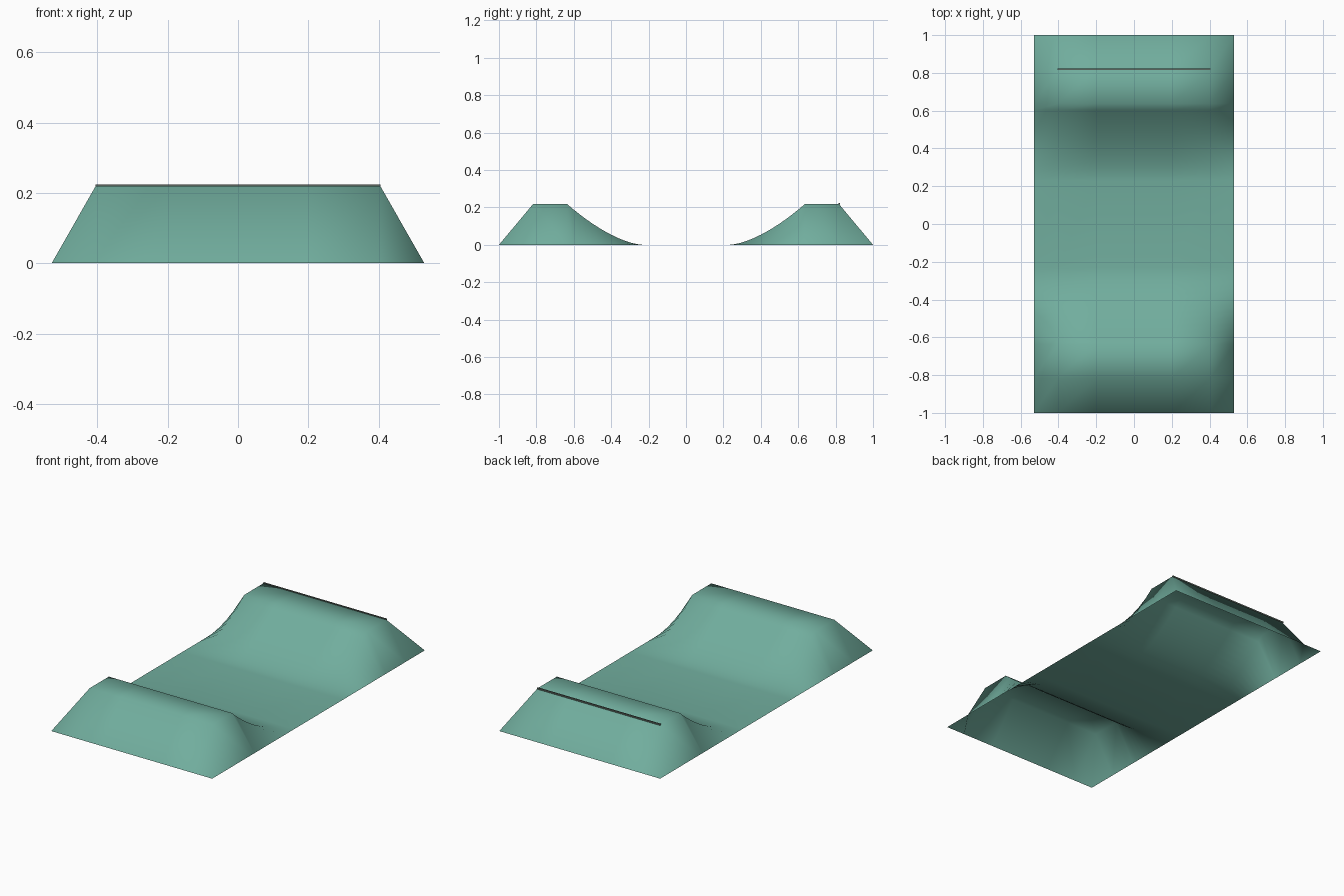
import bpy, bmesh

if "Cube" in bpy.data.objects:
    bpy.data.objects.remove(bpy.data.objects["Cube"])

def material(name, rgb):
    m = bpy.data.materials.new(name)
    m.diffuse_color = (*rgb, 1)
    m.use_nodes = True
    m.node_tree.nodes["Principled BSDF"].inputs["Base Color"].default_value = m.diffuse_color
    return m

teal = material("teal", (0.165, 0.42, 0.34))
dark_edge = material("dark edge", (0.10, 0.13, 0.11))

H = 0.219           # deck height

def finish(bm, name, mat, smooth):
    bmesh.ops.recalc_face_normals(bm, faces=bm.faces)
    me = bpy.data.meshes.new(name)
    bm.to_mesh(me)
    bm.free()
    me.materials.append(mat)
    for p in me.polygons:
        p.use_smooth = smooth
    ob = bpy.data.objects.new(name, me)
    bpy.context.collection.objects.link(ob)
    return ob

# Ramp profile along y: outer bank, deck, curved transition, floor; then mirrored
half = [(1.0, 0.0), (0.817, H), (0.637, H)]
steps = 12
for i in range(1, steps + 1):
    t = 1 - i / steps
    half.append((0.23 + 0.407 * t, H * t ** 1.6))
profile = [(-y, z) for y, z in half] + half[::-1]

# Sheet: the profile swept across x, with its long edges pinned to the ground
columns = [(-0.53, 0), (-0.405, 1), (-0.2, 1), (0.2, 1), (0.405, 1), (0.53, 0)]
bm = bmesh.new()
grid = [[bm.verts.new((x, y, z * k)) for x, k in columns] for y, z in profile]
for a, b in zip(grid, grid[1:]):
    for i in range(len(columns) - 1):
        bm.faces.new((a[i], a[i + 1], b[i + 1], b[i]))
bm.normal_update()
ramp = finish(bm, "ramp_sheet", teal, True)
if sum(p.normal.z for p in ramp.data.polygons) < 0:
    ramp.data.flip_normals()

# Thin lip along the outer edge of the back deck
bm = bmesh.new()
bmesh.ops.create_cube(bm, size=1)
for v in bm.verts:
    v.co = (v.co.x * 0.81, 0.819 + v.co.y * 0.007, 0.2195 + v.co.z * 0.009)
finish(bm, "back_lip", dark_edge, False)
